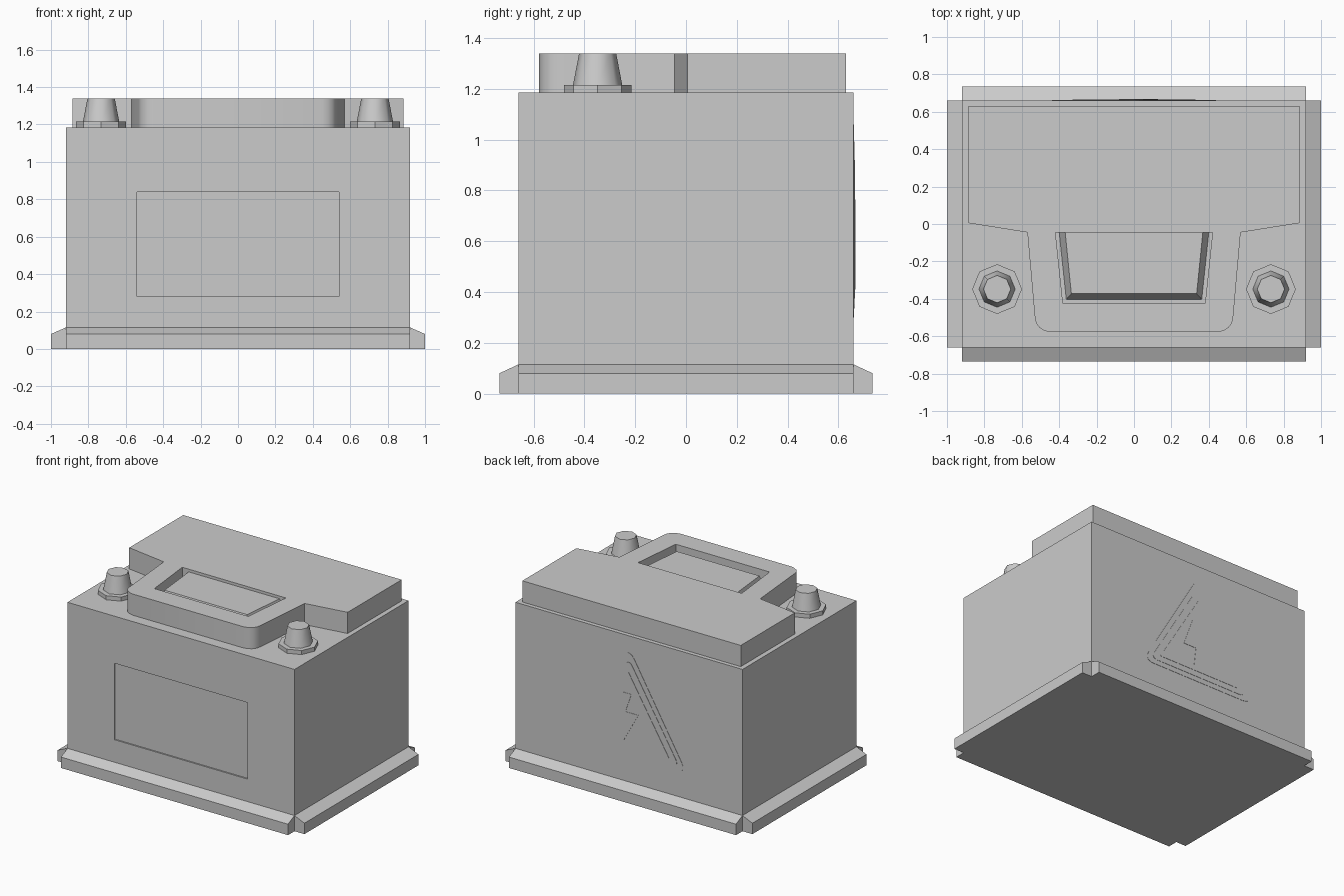
import bpy, bmesh, math
from mathutils import Vector

cube = bpy.data.objects.get("Cube")
if cube:
    bpy.data.objects.remove(cube)

grey = bpy.data.materials.new("plain_grey")
grey.use_nodes = True
colour = (0.6, 0.6, 0.6, 1)
grey.diffuse_color = colour
grey.node_tree.nodes["Principled BSDF"].inputs["Base Color"].default_value = colour

BODY_X, BODY_Y, BODY_TOP, TOP = 0.92, 0.66, 1.185, 1.34


def loft(name, lower, upper):
    """Closed solid between two matching loops of 3D points."""
    bm = bmesh.new()
    a = [bm.verts.new(p) for p in lower]
    b = [bm.verts.new(p) for p in upper]
    bm.faces.new(a)
    bm.faces.new(b)
    for i in range(len(a)):
        j = (i + 1) % len(a)
        bm.faces.new((a[i], a[j], b[j], b[i]))
    bmesh.ops.recalc_face_normals(bm, faces=bm.faces)
    mesh = bpy.data.meshes.new(name)
    bm.to_mesh(mesh)
    bm.free()
    mesh.materials.append(grey)
    ob = bpy.data.objects.new(name, mesh)
    bpy.context.collection.objects.link(ob)
    return ob


def prism(name, outline, z0, z1):
    return loft(name, [(x, y, z0) for x, y in outline], [(x, y, z1) for x, y in outline])


def box(name, x0, x1, y0, y1, z0, z1):
    return prism(name, [(x0, y0), (x1, y0), (x1, y1), (x0, y1)], z0, z1)


def mirrored(half):
    """Complete a half outline (+x side) across x = 0."""
    return half + [(-x, y) for x, y in reversed(half)]


def cut(ob, cutter):
    mod = ob.modifiers.new("cut", 'BOOLEAN')
    mod.object = cutter
    mod.solver = 'EXACT'
    deps = bpy.context.evaluated_depsgraph_get()
    mesh = bpy.data.meshes.new_from_object(ob.evaluated_get(deps))
    ob.modifiers.clear()
    ob.data = mesh
    bpy.data.objects.remove(cutter)


def smooth(ob, angle):
    bpy.ops.object.select_all(action='DESELECT')
    ob.select_set(True)
    bpy.context.view_layer.objects.active = ob
    bpy.ops.object.shade_smooth_by_angle(angle=math.radians(angle))


# Case with a shallow label recess in the front
case = box("case", -BODY_X, BODY_X, -BODY_Y, BODY_Y, 0, BODY_TOP)
cut(case, box("label_cutter", -0.54, 0.54, -0.8, -BODY_Y + 0.01, 0.28, 0.84))

# Foot rails on all four sides
rail = [(0, 0), (1, 0), (1, 0.08), (0, 0.115)]
for s, x_side, y_side in ((-1, "right", "front"), (1, "left", "back")):
    loft(x_side + "_rail",
         [(s * (BODY_X + 0.08 * d), -BODY_Y, z) for d, z in rail],
         [(s * (BODY_X + 0.08 * d), BODY_Y, z) for d, z in rail])
    loft(y_side + "_rail",
         [(-BODY_X, s * (BODY_Y + 0.075 * d), z) for d, z in rail],
         [(BODY_X, s * (BODY_Y + 0.075 * d), z) for d, z in rail])

# Raised cover with a rounded front tongue and a grip pocket
cover_half = [(0.885, 0.63), (0.885, 0.005), (0.57, -0.045), (0.53, -0.5), (0.523, -0.53),
              (0.505, -0.555), (0.48, -0.57), (0.45, -0.578)]
cover = prism("cover", mirrored(cover_half), BODY_TOP, TOP)
cut(cover, prism("pocket_cutter", mirrored([(0.42, -0.045), (0.38, -0.425)]), TOP - 0.12, TOP + 0.1))
smooth(cover, 30)

# Tapered grip block inside the pocket
base = mirrored([(0.40, -0.045), (0.362, -0.403)])
crown = mirrored([(0.368, -0.045), (0.335, -0.372)])
loft("grip_block", [(x, y, TOP - 0.12) for x, y in base], [(x, y, TOP - 0.02) for x, y in crown])


# Terminals: eight-sided collar and tapered post
def ring(cx, cy, z, r):
    return [(cx + r * math.cos(i * math.pi / 4), cy + r * math.sin(i * math.pi / 4), z) for i in range(8)]


for s, side in ((-1, "right"), (1, "left")):
    cx, cy = s * 0.732, -0.348
    loft(side + "_terminal_collar", ring(cx, cy, BODY_TOP, 0.133), ring(cx, cy, BODY_TOP + 0.03, 0.133))
    post = loft(side + "_terminal_post", ring(cx, cy, BODY_TOP + 0.03, 0.097), ring(cx, cy, TOP, 0.073))
    smooth(post, 50)


# Warning sign on the back, made of thin stacked plates
def plate(name, outline, depth):
    loft(name, [(x, BODY_Y - 0.01, z) for x, z in outline], [(x, BODY_Y + depth, z) for x, z in outline])


def rounded_triangle(half, z0, z1, r, steps=5):
    pts = [Vector(p) for p in ((half, z0), (0, z1), (-half, z0))]
    out = []
    for i, p in enumerate(pts):
        u, v = (pts[i - 1] - p).normalized(), (pts[(i + 1) % 3] - p).normalized()
        start, end = p + u * r, p + v * r
        for k in range(steps + 1):
            t = k / steps
            out.append(tuple(start * (1 - t) ** 2 + p * 2 * t * (1 - t) + end * t * t))
    return out


plate("sign_border", rounded_triangle(0.47, 0.30, 1.10, 0.09), 0.002)
plate("sign_band", rounded_triangle(0.41, 0.335, 1.02, 0.06), 0.004)
plate("sign_panel", [(0.33, 0.375), (0, 0.92), (-0.33, 0.375)], 0.006)
plate("sign_bolt", [(0.048, 0.765), (-0.025, 0.765), (0.024, 0.627), (-0.081, 0.627),
                    (0.04, 0.41), (0.024, 0.547), (0.128, 0.547)], 0.008)
